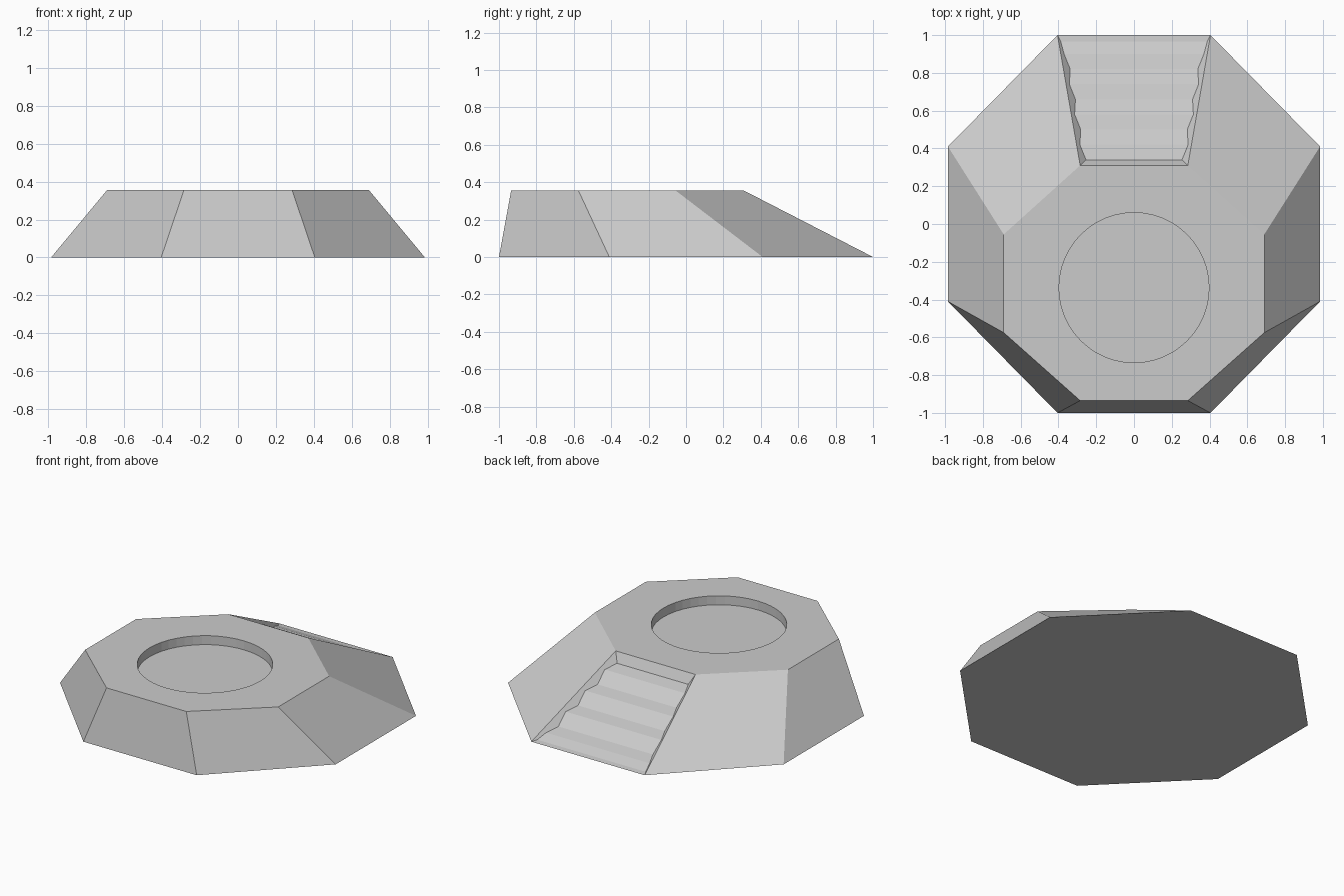
import bpy
import bmesh

cube = bpy.data.objects.get("Cube")
if cube:
    bpy.data.objects.remove(cube, do_unlink=True)

HEIGHT = 0.355

stone = bpy.data.materials.new("grey stone")
stone.use_nodes = True
grey = (0.6, 0.6, 0.6, 1)
stone.diffuse_color = grey
stone.node_tree.nodes["Principled BSDF"].inputs["Base Color"].default_value = grey


def mirrored_ring(bm, half, z):
    """Octagon from its +x half, listed front to back."""
    points = half + [(-x, y) for x, y in reversed(half)]
    return [bm.verts.new((x, y, z)) for x, y in points]


def finish(bm, name):
    bmesh.ops.recalc_face_normals(bm, faces=bm.faces)
    mesh = bpy.data.meshes.new(name)
    bm.to_mesh(mesh)
    bm.free()
    mesh.materials.append(stone)
    obj = bpy.data.objects.new(name, mesh)
    bpy.context.collection.objects.link(obj)
    return obj


# Sloped octagonal platform, open at the back for the stairs
bm = bmesh.new()
base = mirrored_ring(bm, [(0.405, -1), (0.985, -0.41), (0.985, 0.41), (0.405, 1)], 0)
top = mirrored_ring(bm, [(0.285, -0.935), (0.69, -0.575), (0.69, -0.055), (0.285, 0.31)], HEIGHT)
bm.faces.new(base)
bm.faces.new(top)
BACK = 3
for i in range(8):
    if i != BACK:
        j = (i + 1) % 8
        bm.faces.new((base[i], base[j], top[j], top[i]))

# Sunken stairs: alternate deep and shallow rows following the back slope
steps = [(0.34 + 0.08 * i, 0.022 if i % 2 else 0.045) for i in range(8)]
steps.append((0.965, 0.014))
rows = []
for y, depth in steps:
    t = (y - 0.31) / 0.69
    x = 0.285 + 0.12 * t - 0.8 * depth
    z = HEIGHT * (1 - t) - depth
    rows.append([bm.verts.new((side * x, y, z)) for side in (1, -1)])
rows = [[top[BACK], top[BACK + 1]]] + rows + [[base[BACK], base[BACK + 1]]]
for a, b in zip(rows, rows[1:]):
    bm.faces.new((a[0], a[1], b[1], b[0]))
for side in (0, 1):
    bm.faces.new([row[side] for row in rows])
platform = finish(bm, "platform")

# Round shallow basin cut into the top
bm = bmesh.new()
bmesh.ops.create_cone(bm, cap_ends=True, segments=48, radius1=0.397, radius2=0.397, depth=0.2)
bmesh.ops.translate(bm, verts=bm.verts, vec=(0, -0.337, HEIGHT - 0.058 + 0.1))
cutter = finish(bm, "basin_cutter")
cutter.hide_render = True
cutter.hide_set(True)
cutter.display_type = 'WIRE'

cut = platform.modifiers.new("basin", 'BOOLEAN')
cut.operation = 'DIFFERENCE'
cut.solver = 'EXACT'
cut.object = cutter

# Bake the cut so that no helper remains
bpy.context.view_layer.objects.active = platform
platform.select_set(True)
bpy.ops.object.modifier_apply(modifier=cut.name)
bpy.data.objects.remove(cutter, do_unlink=True)
